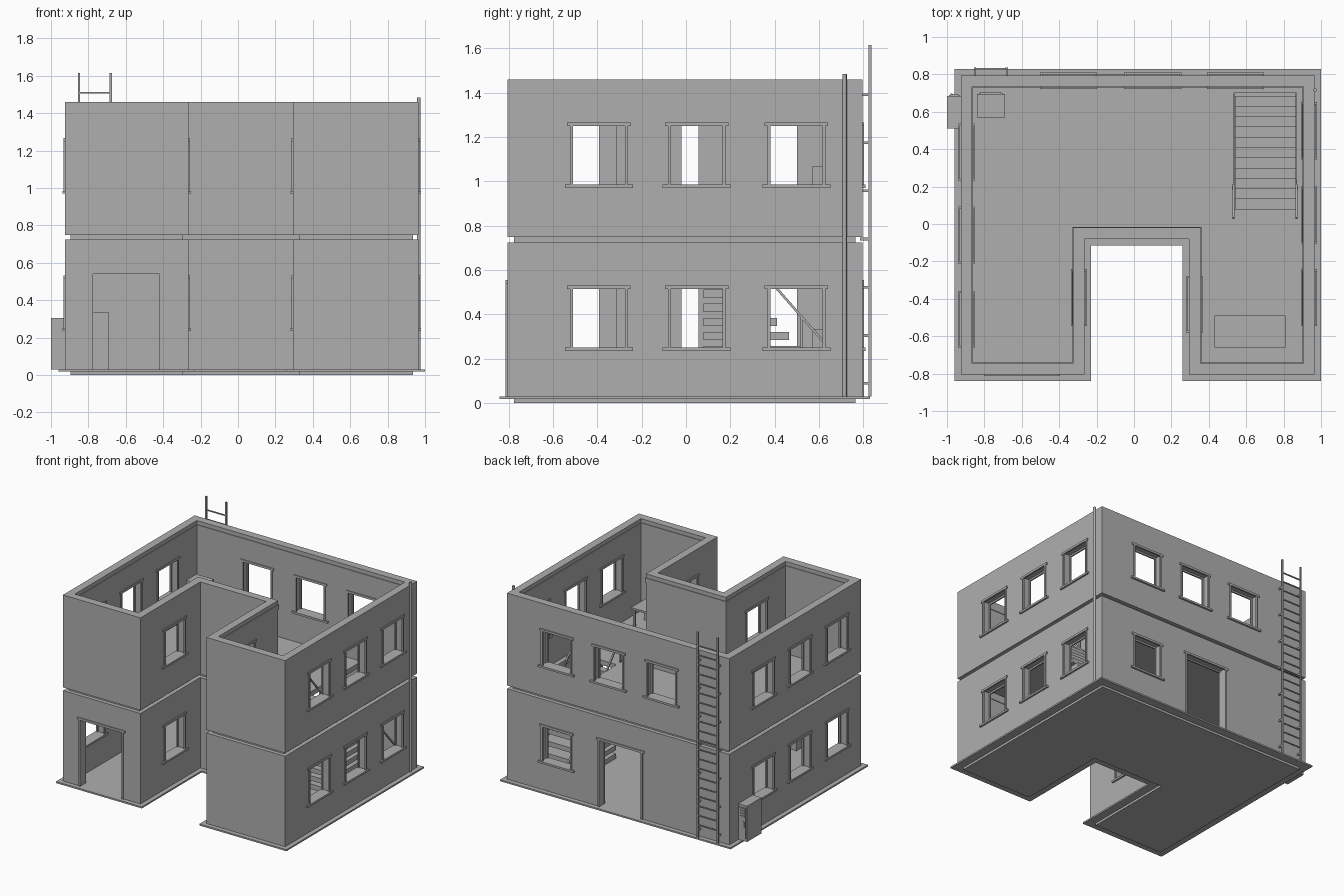
import bpy, bmesh
from math import atan2, hypot
from mathutils import Matrix, Vector

if "Cube" in bpy.data.objects:
    bpy.data.objects.remove(bpy.data.objects["Cube"])

grey = bpy.data.materials.new("plain grey")
GREY = (0.43, 0.43, 0.43, 1)
grey.diffuse_color = GREY
grey.use_nodes = True
grey.node_tree.nodes["Principled BSDF"].inputs["Base Color"].default_value = GREY


def finish(name, bm):
    bmesh.ops.recalc_face_normals(bm, faces=bm.faces)
    mesh = bpy.data.meshes.new(name)
    bm.to_mesh(mesh)
    bm.free()
    mesh.materials.append(grey)
    obj = bpy.data.objects.new(name, mesh)
    bpy.context.scene.collection.objects.link(obj)
    return obj


def add_box(bm, x, y, z):
    centre = Vector((sum(x), sum(y), sum(z))) / 2
    size = (abs(x[1] - x[0]), abs(y[1] - y[0]), abs(z[1] - z[0]), 1)
    bmesh.ops.create_cube(bm, size=1, matrix=Matrix.Translation(centre) @ Matrix.Diagonal(size))


def boxes(name, items):
    bm = bmesh.new()
    for item in items:
        add_box(bm, *item)
    return finish(name, bm)


def cut(obj, items):
    cutter = boxes("cutter", items)
    cutter.hide_render = True
    mod = obj.modifiers.new("openings", 'BOOLEAN')
    mod.operation, mod.solver, mod.object = 'DIFFERENCE', 'EXACT', cutter
    bpy.context.view_layer.objects.active = obj
    bpy.ops.object.modifier_apply(modifier=mod.name)
    bpy.data.objects.remove(cutter)


def plan(d):
    """U-shaped outline, moved inward from the outer wall face by d."""
    l, r, f, b = -0.925 + d, 0.965 - d, -0.805 + d, 0.795 - d
    nl, nr, nb = -0.265 - d, 0.295 + d, -0.08 + d
    return [(l, f), (nl, f), (nl, nb), (nr, nb), (nr, f), (r, f), (r, b), (l, b)]


def slab(name, d, z0, z1):
    bm = bmesh.new()
    face = bm.faces.new([bm.verts.new((x, y, z0)) for x, y in plan(d)])
    top = bmesh.ops.extrude_face_region(bm, geom=[face])["geom"]
    bmesh.ops.translate(bm, vec=(0, 0, z1 - z0), verts=[v for v in top if isinstance(v, bmesh.types.BMVert)])
    return finish(name, bm)


def ring(name, d0, d1, z0, z1):
    bm = bmesh.new()
    loops = [[bm.verts.new((x, y, z)) for x, y in plan(d)]
             for d, z in ((d0, z0), (d0, z1), (d1, z1), (d1, z0))]
    for a, b in zip(loops, loops[1:] + loops[:1]):
        for i in range(8):
            j = (i + 1) % 8
            bm.faces.new((a[i], a[j], b[j], b[i]))
    return finish(name, bm)


# Wall faces: running axis, outer coordinate, outward sign
T = 0.06
RIGHT, LEFT = ("y", 0.965, 1), ("y", -0.925, -1)
NOTCH_L, NOTCH_R = ("y", -0.265, 1), ("y", 0.295, -1)
BACK, FRONT = ("x", 0.795, 1), ("x", -0.805, -1)


def wall_box(wall, u, depth, z):
    """Box along a wall; depth is measured outward from the outer face."""
    axis, face, sign = wall
    d = (face + sign * depth[0], face + sign * depth[1])
    return (u, d, z) if axis == "x" else (d, u, z)


def trim(wall, c, half, z0, z1, sill):
    """Frame around an opening, on both sides of the wall."""
    parts = []
    w = 0.013
    for depth in ((-0.005, 0.008), (-T - 0.006, -T + 0.005)):
        for s in (-1, 1):
            parts.append(wall_box(wall, (c + s * half, c + s * (half - w)), depth, (z0, z1)))
        parts.append(wall_box(wall, (c - half - w, c + half + w), depth, (z1 - w, z1 + 0.004)))
    if sill:
        parts.append(wall_box(wall, (c - half - 0.023, c + half + 0.023),
                              (-T - 0.012, 0.014), (z0 - 0.015, z0)))
    return parts


side_windows = ([(RIGHT, c) for c in (-0.393, 0.048, 0.498)] +
                [(LEFT, c) for c in (-0.51, -0.06, 0.383)] +
                [(NOTCH_L, -0.393), (NOTCH_R, -0.43)])
storeys = [
    ("lower", 0.03, 0.725, 0.25, side_windows + [(BACK, 0.543)], [(FRONT, -0.598), (BACK, 0.0)]),
    ("upper", 0.75, 1.46, 0.985, side_windows + [(BACK, c) for c in (-0.35, 0.1, 0.543)], []),
]

# Ground slab and floors
slab("foundation_lip", 0.03, 0, 0.02)
slab("ground_slab", -0.035, 0.018, 0.03)
floor = slab("upper_floor", 0.03, 0.715, 0.752)
cut(floor, [((0.535, 0.87), (0.08, 0.70), (0.6, 0.9))])

# Walls with window and door openings
for label, z0, z1, sill, windows, doors in storeys:
    wall = ring(label + "_walls", 0, T, z0, z1)
    holes, trims = [], []
    for w, c in windows:
        holes.append(wall_box(w, (c - 0.128, c + 0.128), (-0.1, 0.05), (sill, sill + 0.277)))
        trims += trim(w, c, 0.13, sill, sill + 0.277, True)
    for w, c in doors:
        holes.append(wall_box(w, (c - 0.178, c + 0.178), (-0.1, 0.05), (z0 - 0.01, 0.55)))
        trims += trim(w, c, 0.19, z0, 0.552, False)
    cut(wall, holes)
    boxes(label + "_opening_trim", trims)
    ring(label + "_inner_cornice", T - 0.002, T + 0.005, z1 - 0.07, z1 - 0.03)

# Staircase rising toward the front
STEPS, RUN, RISE = 11, 0.055, 0.0635
boxes("staircase", [((0.54, 0.865), (0.08, 0.685 - i * RUN), (0.03 + i * RISE, 0.067 + i * RISE))
                    for i in range(STEPS)])


def beam(bm, x, start, end, w):
    (y0, z0), (y1, z1) = start, end
    mat = (Matrix.Translation((x, (y0 + y1) / 2, (z0 + z1) / 2)) @
           Matrix.Rotation(atan2(z1 - z0, y1 - y0), 4, 'X') @
           Matrix.Diagonal((w, hypot(y1 - y0, z1 - z0), w, 1)))
    bmesh.ops.create_cube(bm, size=1, matrix=mat)


bm = bmesh.new()
for x in (0.533, 0.868):
    beam(bm, x, (0.70, 0.185), (0.03, 0.95), 0.011)
    for y in (0.69, 0.52, 0.28, 0.035):
        top = 0.185 + (0.70 - y) * 1.142
        add_box(bm, (x - 0.005, x + 0.005), (y - 0.006, y + 0.006), (top - 0.19, top))
finish("stair_railing", bm)

# Ladder on the back wall
rails = (-0.85, -0.68)
ladder = [((x - 0.006, x + 0.006), (0.824, 0.836), (0.03, 1.615)) for x in rails]
ladder += [((rails[0], rails[1]), (0.826, 0.834), (1.506 - i * 0.0725, 1.514 - i * 0.0725))
           for i in range(20)]
ladder += [((x - 0.005, x + 0.005), (0.785, 0.835), (z - 0.006, z + 0.006))
           for x in rails for z in (0.09, 0.305, 0.522, 0.74, 0.957, 1.174, 1.39)]
boxes("ladder", ladder)

# Drainpipe
bm = bmesh.new()
bmesh.ops.create_cone(bm, cap_ends=True, segments=16, radius1=0.01, radius2=0.01, depth=1.455,
                      matrix=Matrix.Translation((0.967, 0.715, 0.757)))
pipe = finish("drainpipe", bm)
bpy.ops.object.select_all(action='DESELECT')
pipe.select_set(True)
bpy.context.view_layer.objects.active = pipe
bpy.ops.object.shade_smooth_by_angle()


# Cabinets with a vented back panel
def cabinet(name, x, y, z0, h):
    (x0, x1), (y0, y1) = x, y
    parts = [(x, y, (z0, z0 + h)),
             ((x0 + 0.012, x1 - 0.012), (y1, y1 + 0.005), (z0 + 0.02, z0 + h - 0.02))]
    parts += [((x0 + 0.02, x1 - 0.02), (y1, y1 + 0.01), (z, z + 0.008))
              for z in [z0 + h * (0.68 + 0.07 * i) for i in range(4)]]
    parts.append(((x0 + 0.02, x0 + 0.03), (y1, y1 + 0.012), (z0 + h * 0.4, z0 + h * 0.55)))
    boxes(name, parts)


cabinet("outdoor_cabinet", (-1.0, -0.92), (0.51, 0.685), 0.03, 0.275)
cabinet("lower_cabinet", (-0.84, -0.69), (0.57, 0.695), 0.03, 0.305)
cabinet("upper_cabinet", (-0.84, -0.69), (0.57, 0.695), 0.75, 0.32)

# Table on the upper floor
boxes("table", [((0.43, 0.81), (-0.66, -0.49), (0.885, 0.9))] +
      [((x, x + 0.015), (y, y + 0.015), (0.75, 0.89))
       for x in (0.44, 0.785) for y in (-0.65, -0.515)])
